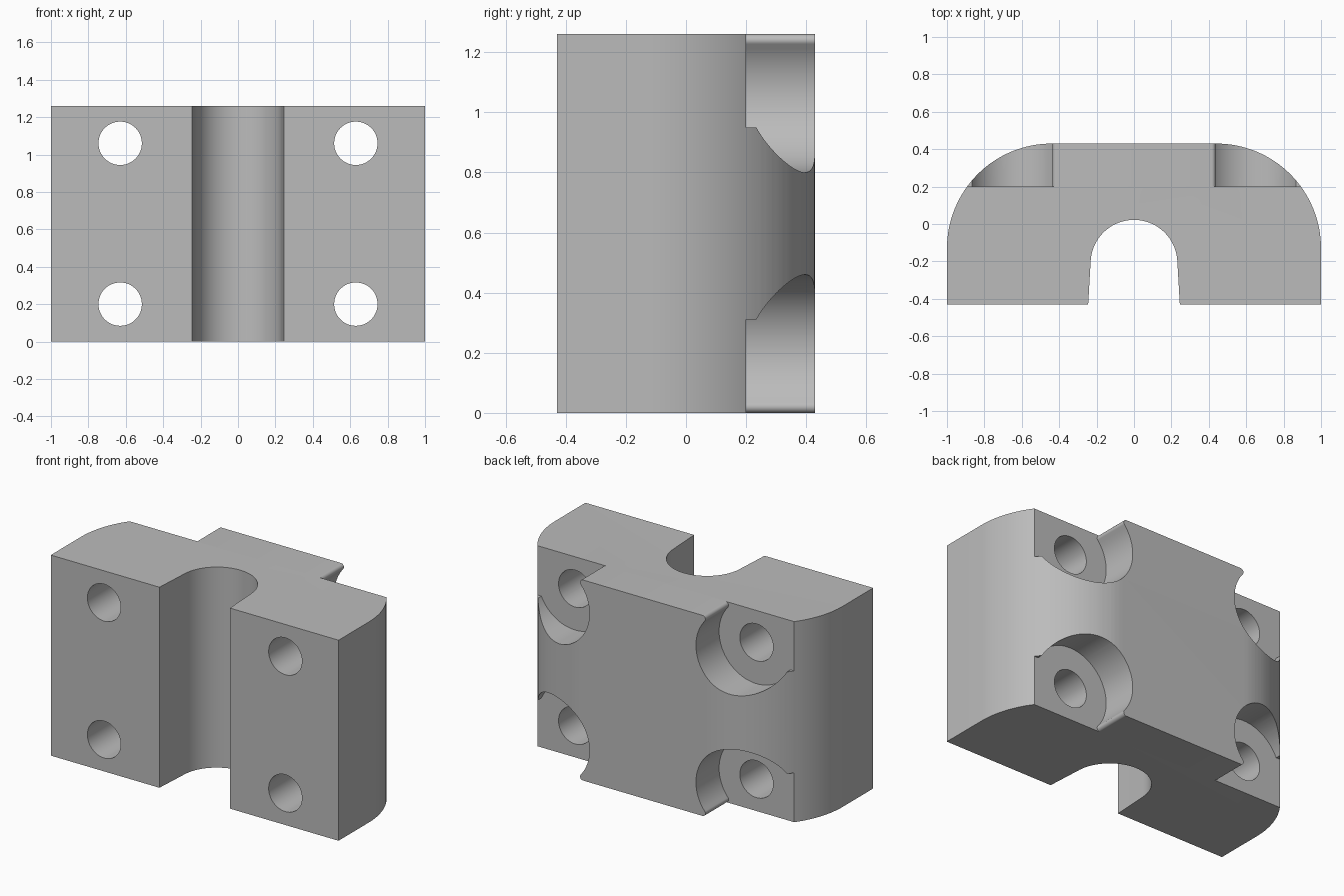
import bpy, bmesh, math
from mathutils import Matrix

old = bpy.data.objects.get("Cube")
if old:
    bpy.data.objects.remove(old)

HEIGHT, HALF_DEPTH = 1.26, 0.43
HOLE_X, HOLE_Z = 0.63, 0.2

grey = bpy.data.materials.new("plain_grey")
grey.use_nodes = True
grey.diffuse_color = (0.5, 0.5, 0.5, 1)
grey.node_tree.nodes["Principled BSDF"].inputs["Base Color"].default_value = grey.diffuse_color


def arc(cx, cy, r, start, end, steps):
    angles = [math.radians(start + (end - start) * i / steps) for i in range(steps + 1)]
    return [(cx + r * math.cos(a), cy + r * math.sin(a)) for a in angles]


def prism(name, points, low, high, axis="Z"):
    """Extrude a closed profile along z, or an (x, z) profile along y."""
    place = (lambda u, v, w: (u, v, w)) if axis == "Z" else (lambda u, v, w: (u, w, v))
    bm = bmesh.new()
    face = bm.faces.new([bm.verts.new(place(u, v, low)) for u, v in points])
    grown = bmesh.ops.extrude_face_region(bm, geom=[face])["geom"]
    verts = [g for g in grown if isinstance(g, bmesh.types.BMVert)]
    bmesh.ops.translate(bm, verts=verts, vec=place(0, 0, high - low))
    bmesh.ops.recalc_face_normals(bm, faces=bm.faces)
    mesh = bpy.data.meshes.new(name)
    bm.to_mesh(mesh)
    bm.free()
    mesh.materials.append(grey)
    obj = bpy.data.objects.new(name, mesh)
    bpy.context.collection.objects.link(obj)
    return obj


def cut(target, cutter):
    cutter.hide_render = True
    mod = target.modifiers.new("cut", "BOOLEAN")
    mod.operation, mod.solver, mod.object = "DIFFERENCE", "EXACT", cutter
    bpy.context.view_layer.objects.active = target
    bpy.ops.object.modifier_apply(modifier=mod.name)
    bpy.data.objects.remove(cutter)


# Block with two large rounded back corners and a round-ended front channel
side = [(0.245, -HALF_DEPTH), (1, -HALF_DEPTH)] + arc(0.44, -0.13, 0.56, 0, 90, 32)
channel = arc(0, -0.21, 0.232, 176, 4, 40)
outline = side + [(-x, y) for x, y in reversed(side)] + channel
block = prism("clamp_block", outline, 0, HEIGHT)

# Counterbore pocket: round wall, softened lip, open toward the outer corner
bore, lip, step = 0.26, 0.02, 0.11
lip_x = HOLE_X - math.sqrt((bore + lip) ** 2 - (HOLE_Z - lip) ** 2)
reach = math.degrees(math.asin(step / bore))
lip_angle = math.degrees(math.atan2(HOLE_Z - lip, HOLE_X - lip_x))
pocket = [(1.1, -0.05), (1.1, HOLE_Z + step)]
pocket += arc(HOLE_X, HOLE_Z, bore, reach, 180 + lip_angle, 48)
pocket += arc(lip_x, lip, lip, lip_angle, -90, 10)[1:] + [(lip_x, -0.05)]
hole = arc(HOLE_X, HOLE_Z, 0.116, 0, 360, 48)[:-1]

# Four mirrored pockets and through holes
for sx in (1, -1):
    for top in (False, True):
        def mirrored(points):
            return [(sx * x, HEIGHT - z if top else z) for x, z in points]
        cut(block, prism("pocket_cutter", mirrored(pocket), 0.2, 0.6, "Y"))
        cut(block, prism("hole_cutter", mirrored(hole), -0.6, 0.5, "Y"))

# Smooth curved walls, keep sharp edges
bpy.ops.object.select_all(action="DESELECT")
block.select_set(True)
bpy.context.view_layer.objects.active = block
bpy.ops.object.shade_smooth_by_angle(angle=math.radians(25))
